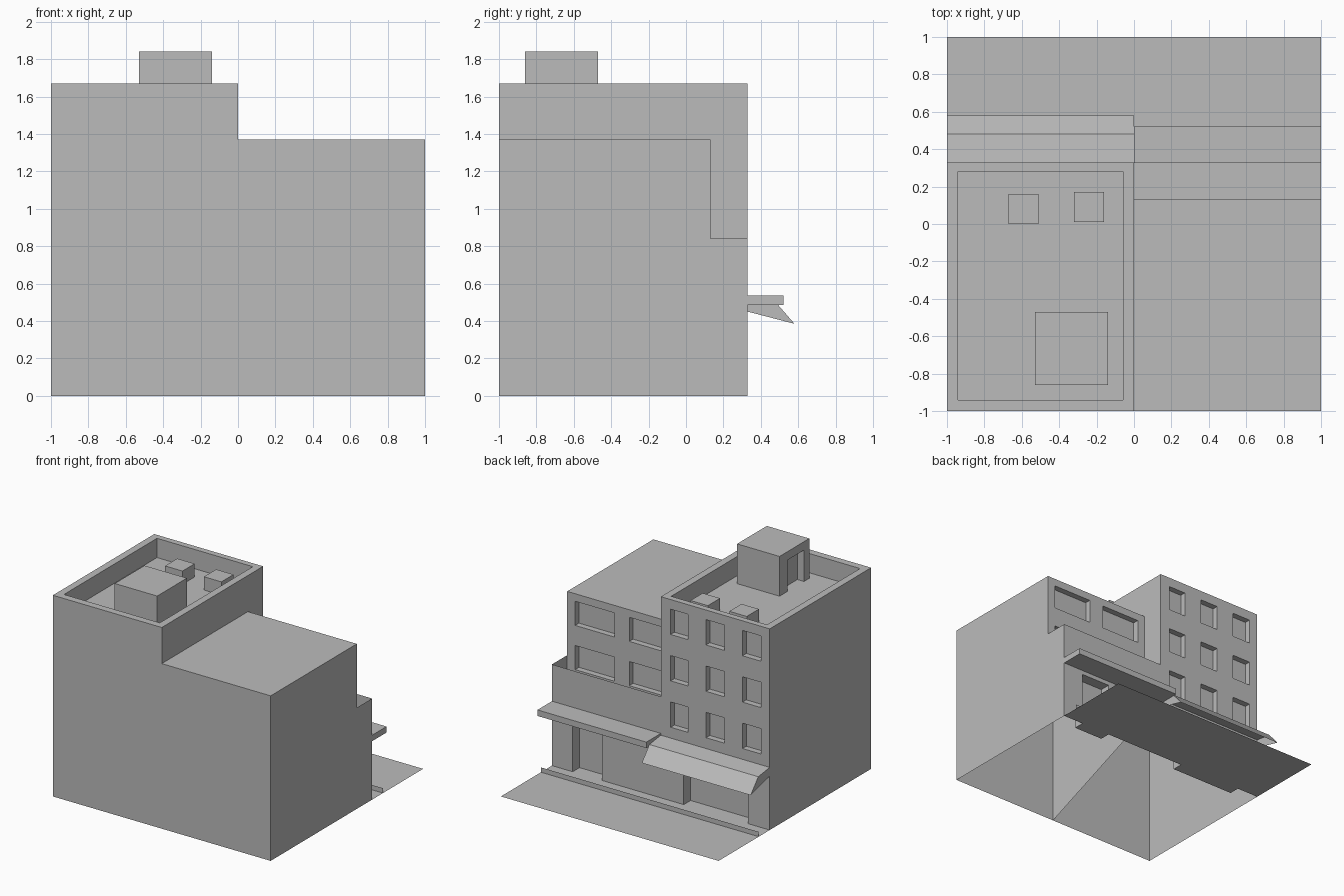
import bpy
import bmesh
from mathutils import Vector

if "Cube" in bpy.data.objects:
    bpy.data.objects.remove(bpy.data.objects["Cube"])

grey = bpy.data.materials.new("plain_grey")
grey.use_nodes = True
grey.diffuse_color = (0.5, 0.5, 0.5, 1)
grey.node_tree.nodes["Principled BSDF"].inputs["Base Color"].default_value = (0.5, 0.5, 0.5, 1)

X, Y, Z = Vector((1, 0, 0)), Vector((0, 1, 0)), Vector((0, 0, 1))
STREET, SETBACK, BACK = 0.33, 0.13, -1.0
TOWER_TOP, ANNEX_TOP, LEDGE_TOP = 1.67, 1.37, 0.84
ROOF_DECK, TERRACE = 1.51, 0.64


def finish(name, bm):
    bmesh.ops.remove_doubles(bm, verts=bm.verts, dist=0.0001)
    mesh = bpy.data.meshes.new(name)
    bm.to_mesh(mesh)
    bm.free()
    mesh.materials.append(grey)
    obj = bpy.data.objects.new(name, mesh)
    bpy.context.collection.objects.link(obj)
    return obj


def poly(bm, points, facing):
    face = bm.faces.new([bm.verts.new(p) for p in points])
    face.normal_update()
    if face.normal.dot(facing) < 0:
        face.normal_flip()


def rect_x(bm, x, y0, y1, z0, z1, facing):
    poly(bm, [(x, y0, z0), (x, y1, z0), (x, y1, z1), (x, y0, z1)], facing)


def rect_y(bm, y, x0, x1, z0, z1, facing):
    poly(bm, [(x0, y, z0), (x1, y, z0), (x1, y, z1), (x0, y, z1)], facing)


def rect_z(bm, z, x0, x1, y0, y1, facing):
    poly(bm, [(x0, y0, z), (x1, y0, z), (x1, y1, z), (x0, y1, z)], facing)


def pierced_wall(bm, y, x0, x1, z0, z1, openings, depth):
    """Street-facing wall with recessed rectangular openings."""
    xs = sorted({x0, x1, *(v for o in openings for v in o[:2])})
    zs = sorted({z0, z1, *(v for o in openings for v in o[2:])})
    for a, b in zip(xs, xs[1:]):
        for c, d in zip(zs, zs[1:]):
            mx, mz = (a + b) / 2, (c + d) / 2
            if not any(o[0] < mx < o[1] and o[2] < mz < o[3] for o in openings):
                rect_y(bm, y, a, b, c, d, Y)
    for a, b, c, d in openings:
        rect_y(bm, y - depth, a, b, c, d, Y)
        rect_x(bm, a, y - depth, y, c, d, X)
        rect_x(bm, b, y - depth, y, c, d, -X)
        rect_z(bm, c, a, b, y - depth, y, Z)
        rect_z(bm, d, a, b, y - depth, y, -Z)


def box(name, x0, x1, y0, y1, z0, z1):
    bm = bmesh.new()
    for x, n in ((x0, -X), (x1, X)):
        rect_x(bm, x, y0, y1, z0, z1, n)
    for y, n in ((y0, -Y), (y1, Y)):
        rect_y(bm, y, x0, x1, z0, z1, n)
    for z, n in ((z0, -Z), (z1, Z)):
        rect_z(bm, z, x0, x1, y0, y1, n)
    return finish(name, bm)


# Tower shell, open underneath
bm = bmesh.new()
rect_x(bm, -1, BACK, STREET, 0, TOWER_TOP, -X)
rect_y(bm, BACK, -1, 0, 0, TOWER_TOP, -Y)
poly(bm, [(0, BACK, 0), (0, STREET, 0.52), (0, STREET, TOWER_TOP), (0, BACK, TOWER_TOP)], X)
finish("tower_walls", bm)

# Tower street wall: three by three windows above a shop opening
bm = bmesh.new()
columns = ((-0.92, -0.75), (-0.585, -0.415), (-0.25, -0.09))
windows = [(a, b, z, z + 0.21) for a, b in columns for z in (0.61, 0.995, 1.38)]
pierced_wall(bm, STREET, -1, 0, 0.5, TOWER_TOP, windows, 0.05)
pierced_wall(bm, STREET, -1, 0, 0, 0.5, [(-0.8, -0.21, 0, 0.45)], 0.09)
finish("tower_street_wall", bm)

# Tower roof deck with parapet
bm = bmesh.new()
ix0, ix1, iy0, iy1 = -0.94, -0.06, -0.94, 0.28
rect_z(bm, ROOF_DECK, ix0, ix1, iy0, iy1, Z)
for x, n in ((ix0, X), (ix1, -X)):
    rect_x(bm, x, iy0, iy1, ROOF_DECK, TOWER_TOP, n)
for y, n in ((iy0, Y), (iy1, -Y)):
    rect_y(bm, y, ix0, ix1, ROOF_DECK, TOWER_TOP, n)
rect_z(bm, TOWER_TOP, -1, ix0, BACK, STREET, Z)
rect_z(bm, TOWER_TOP, ix1, 0, BACK, STREET, Z)
rect_z(bm, TOWER_TOP, ix0, ix1, BACK, iy0, Z)
rect_z(bm, TOWER_TOP, ix0, ix1, iy1, STREET, Z)
finish("tower_roof", bm)

# Stair house with a recessed doorway
bm = bmesh.new()
sx0, sx1, sy0, sy1, top = -0.53, -0.14, -0.86, -0.47, 1.84
d0, d1, dtop, inner = -0.79, -0.575, 1.77, sx0 + 0.06
rect_x(bm, sx1, sy0, sy1, ROOF_DECK, top, X)
rect_y(bm, sy0, sx0, sx1, ROOF_DECK, top, -Y)
rect_y(bm, sy1, sx0, sx1, ROOF_DECK, top, Y)
rect_z(bm, top, sx0, sx1, sy0, sy1, Z)
rect_x(bm, sx0, sy0, d0, ROOF_DECK, top, -X)
rect_x(bm, sx0, d1, sy1, ROOF_DECK, top, -X)
rect_x(bm, sx0, d0, d1, dtop, top, -X)
rect_x(bm, inner, d0, d1, ROOF_DECK, dtop, -X)
rect_y(bm, d0, sx0, inner, ROOF_DECK, dtop, Y)
rect_y(bm, d1, sx0, inner, ROOF_DECK, dtop, -Y)
rect_z(bm, dtop, sx0, inner, d0, d1, -Z)
finish("stair_house", bm)

# Roof units
box("roof_unit_a", -0.67, -0.51, 0, 0.16, ROOF_DECK, 1.62)
box("roof_unit_b", -0.32, -0.16, 0.01, 0.17, ROOF_DECK, 1.62)

# Annex shell with a sunken terrace behind a thin parapet
bm = bmesh.new()
poly(bm, [(1, BACK, 0), (1, STREET, 0), (1, STREET, LEDGE_TOP), (1, SETBACK, LEDGE_TOP),
          (1, SETBACK, ANNEX_TOP), (1, BACK, ANNEX_TOP)], X)
rect_y(bm, BACK, 0, 1, 0, ANNEX_TOP, -Y)
rect_z(bm, ANNEX_TOP, 0, 1, BACK, SETBACK, Z)
rect_z(bm, TERRACE, 0, 1, SETBACK, STREET, Z)
finish("annex_walls", bm)

# Annex street walls
bm = bmesh.new()
windows = [(a, a + 0.36, z, z + 0.2) for a in (0.07, 0.567) for z in (0.74, 1.107)]
pierced_wall(bm, SETBACK, 0, 1, TERRACE, ANNEX_TOP, windows, 0.05)
pierced_wall(bm, STREET, 0, 1, 0, LEDGE_TOP, [(0.54, 0.81, 0, 0.45)], 0.09)
finish("annex_street_walls", bm)

# Canopy over the annex entrance
box("canopy", 0, 1, STREET, 0.52, 0.485, 0.535)

# Folded awning with end cheeks over the tower shop
bm = bmesh.new()
fold = [(STREET, 0.52), (0.48, 0.5), (0.58, 0.385)]
for (ya, za), (yb, zb) in zip(fold, fold[1:]):
    poly(bm, [(-1, ya, za), (0, ya, za), (0, yb, zb), (-1, yb, zb)], Z)
for x, n in ((-1, -X), (0, X)):
    poly(bm, [(x, y, z) for y, z in fold + [(STREET, 0.45)]], n)
finish("awning", bm)

# Pavement and thin kerb
bm = bmesh.new()
rect_z(bm, 0, -1, 1, STREET, 1, Z)
finish("pavement", bm)
bm = bmesh.new()
rect_y(bm, 0.474, -1, 1, 0, 0.04, Y)
finish("kerb", bm)
